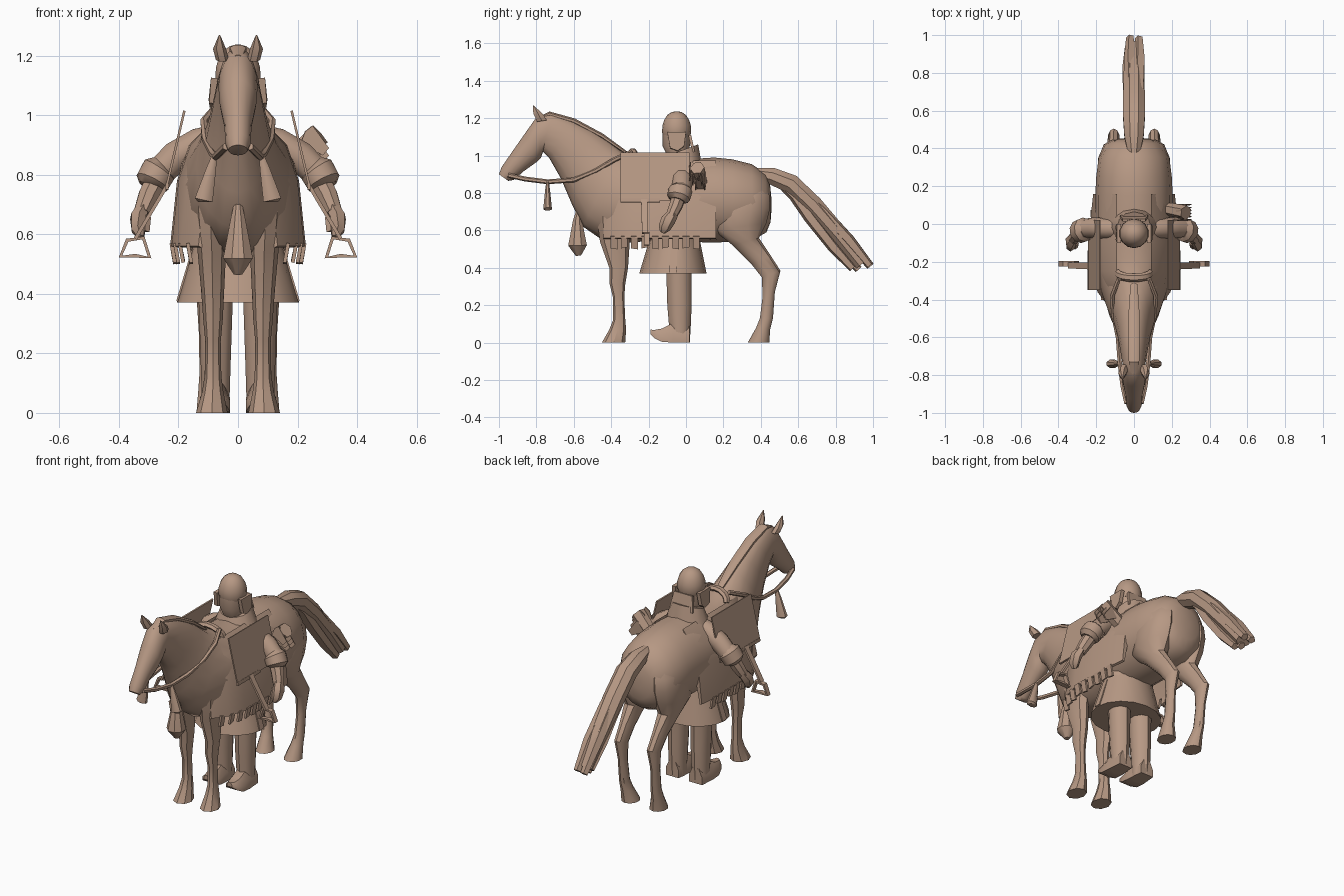
import bpy, bmesh, math
from mathutils import Vector

tan = bpy.data.materials.new("warm tan")
tan.diffuse_color = (0.47, 0.315, 0.23, 1)


def finish(name, bm, angle=38):
    bmesh.ops.recalc_face_normals(bm, faces=bm.faces)
    me = bpy.data.meshes.new(name)
    bm.to_mesh(me)
    bm.free()
    me.materials.append(tan)
    me.polygons.foreach_set("use_smooth", [True] * len(me.polygons))
    me.set_sharp_from_angle(angle=math.radians(angle))
    ob = bpy.data.objects.new(name, me)
    bpy.context.collection.objects.link(ob)
    return ob


def skin(name, rings, caps=True, closed=False, angle=38):
    """Join equal rings of points with quads."""
    bm = bmesh.new()
    vs = [[bm.verts.new(p) for p in r] for r in rings]
    n = len(vs[0])
    pairs = list(zip(vs, vs[1:])) + ([(vs[-1], vs[0])] if closed else [])
    for a, b in pairs:
        for i in range(n):
            j = (i + 1) % n
            bm.faces.new((a[i], a[j], b[j], b[i]))
    if caps and not closed:
        bm.faces.new(vs[0])
        bm.faces.new(vs[-1])
    return finish(name, bm, angle)


def loft(name, secs, n=12, s=1, angle=38):
    """Sections: (y, z) of one edge, (y, z) of the other, half width, x centre."""
    rings = []
    for ay, az, by, bz, w, x in secs:
        ring = []
        for k in range(n):
            t = 2 * math.pi * (k + 0.5 * (n < 7)) / n
            c = (1 + math.cos(t)) / 2
            ring.append((s * (x + w * math.sin(t)), by + (ay - by) * c, bz + (az - bz) * c))
        rings.append(ring)
    return skin(name, rings, angle=angle)


def tube(name, pts, radii, n=8, flat=1.0, s=1, closed=False):
    pts = [Vector((s * p[0], p[1], p[2])) for p in pts]
    m, rings = len(pts), []
    for i, p in enumerate(pts):
        if closed:
            d = pts[(i + 1) % m] - pts[i - 1]
        else:
            d = pts[min(i + 1, m - 1)] - pts[max(i - 1, 0)]
        d.normalize()
        u = d.cross(Vector((0, 1, 0)) if abs(d.y) < 0.8 else Vector((0, 0, 1))).normalized()
        v = d.cross(u)
        r = radii[i] if isinstance(radii, (list, tuple)) else radii
        rings.append([p + u * r * math.cos(2 * math.pi * (k + .5) / n)
                      + v * r * flat * math.sin(2 * math.pi * (k + .5) / n) for k in range(n)])
    return skin(name, rings, closed=closed)


def plate(name, corners, thick, s=1):
    """Thin plate from its corner loop."""
    c = [Vector((s * p[0], p[1], p[2])) for p in corners]
    nrm = (c[1] - c[0]).cross(c[2] - c[0]).normalized() * thick / 2
    return skin(name, [[p - nrm for p in c], [p + nrm for p in c]])


# Horse trunk, neck and head in one loft
loft("horse_body", [
    (.457, .77, .457, .71, .02, 0), (.45, .84, .452, .645, .085, 0), (.425, .905, .43, .59, .14, 0),
    (.35, .955, .36, .55, .187, 0),
    (.25, .98, .25, .54, .2, 0), (.15, .99, .15, .535, .205, 0), (0, .98, -.02, .54, .205, 0), (-.18, .98, -.24, .54, .20, 0),
    (-.28, 1.0, -.42, .53, .175, 0), (-.35, 1.03, -.55, .62, .14, 0), (-.42, 1.085, -.61, .74, .108, 0),
    (-.5, 1.135, -.67, .88, .088, 0), (-.6, 1.185, -.73, .985, .073, 0), (-.72, 1.23, -.765, 1.02, .06, 0),
    (-.80, 1.205, -.775, .99, .066, 0), (-.86, 1.12, -.80, .965, .062, 0), (-.93, 1.02, -.87, .915, .046, 0),
    (-.985, .94, -.92, .87, .042, 0), (-1.0, .90, -.95, .865, .032, 0)], 16, angle=50)

# Mane ridge along the crest
tube("mane", [(0, -.80, 1.195), (0, -.73, 1.222), (0, -.6, 1.185), (0, -.45, 1.105), (0, -.32, 1.015)],
     [.015, .03, .032, .03, .02], 8, .5)

for s, side in ((1, "left"), (-1, "right")):
    loft("ear_" + side, [(-.80, 1.18, -.74, 1.19, .022, .052), (-.82, 1.225, -.76, 1.22, .022, .062),
                         (-.82, 1.27, -.81, 1.265, .003, .062)], 6, s)
    # Horse legs
    loft("front_leg_" + side, [
        (-.48, .70, -.25, .70, .055, .095), (-.46, .54, -.30, .55, .048, .088), (-.41, .40, -.31, .40, .038, .085),
        (-.41, .32, -.325, .31, .033, .084), (-.39, .24, -.33, .24, .026, .084), (-.39, .12, -.325, .13, .028, .084),
        (-.41, .07, -.32, .07, .036, .085), (-.45, 0, -.325, 0, .053, .088)], 8, s)
    loft("hind_leg_" + side, [
        (.22, .88, .39, .88, .035, .095), (.17, .78, .445, .79, .08, .105), (.15, .69, .45, .72, .085, .11),
        (.15, .60, .43, .64, .078, .112), (.25, .52, .39, .56, .055, .11),
        (.35, .42, .45, .47, .036, .108), (.405, .35, .505, .385, .032, .107), (.41, .25, .475, .27, .025, .107),
        (.395, .13, .465, .13, .027, .104), (.375, .08, .45, .07, .035, .10), (.33, 0, .445, 0, .05, .092)], 10, s)
    # Saddle side flap
    plate("saddle_flap_" + side, [(.18, -.35, 1.015), (.18, .02, 1.015), (.24, .02, .76), (.24, -.35, .76)], .008, s)
    # Stirrup strap and loop
    plate("stirrup_belt_" + side, [(.237, -.35, .77), (.237, -.14, .77), (.24, -.14, .75), (.24, -.35, .75)], .012, s)
    plate("stirrup_strap_" + side, [(.235, -.24, .77), (.235, -.205, .77), (.345, -.205, .585), (.345, -.235, .585)], .012, s)
    tube("stirrup_" + side, [(.318, -.21, .588), (.372, -.21, .58), (.395, -.21, .525), (.345, -.21, .528),
                             (.297, -.21, .522)], .009, 4, 2.2, s, True)
    # Rein and hanging tassel
    tube("rein_" + side, [(.04, -.95, .895), (.06, -.86, .875), (.075, -.74, .86), (.085, -.60, .87),
                          (.11, -.48, .92), (.115, -.38, .98), (.08, -.29, 1.02)], .013, 6, 1, s)
    tube("bridle_tassel_" + side, [(.08, -.74, .86), (.09, -.74, .82), (.115, -.74, .715), (.115, -.74, .708)],
         [.01, .018, .033, .02], 8, .75, s)
    # Saddle cloth panel with toothed hem
    ys = [-.44, -.36, -.25, -.1, .05, .16]
    ws = [-.095, -.035, -.005, 0, 0, -.012]
    rings = [[(s * x, y, z) for x, z in
              ((.09, .975), (.165 + w, .90), (.205 + w, .78), (.228 + w, .56), (.215 + w, .555), (.17 + w, .78))]
             for y, w in zip(ys, ws)]
    skin("saddle_cloth_" + side, rings)
    for k in range(9):
        y = -.385 + k * .055
        w = (-.055, -.028, -.012)[k] if k < 3 else 0
        plate("hem_tooth_" + side, [(.224 + w, y - .018, .57), (.224 + w, y + .018, .57),
                                    (.212 + w, y + .018, .50 + .012 * (k % 2)), (.212 + w, y - .018, .505)], .012, s)
    # Rider arm, rolled cuff, forearm and hand
    tube("sleeve_" + side, [(.06, -.03, .93), (.13, -.025, .905), (.21, -.02, .86), (.28, -.025, .79)],
         [.045, .055, .055, .05], 10, 1, s)
    tube("cuff_" + side, [(.25, -.03, .83), (.265, -.03, .815), (.288, -.04, .775), (.294, -.045, .76)],
         [.044, .062, .06, .04], 10, 1.05, s)
    tube("forearm_" + side, [(.27, -.035, .79), (.30, -.055, .73), (.322, -.08, .675)], [.04, .037, .03], 8, 1, s)
    tube("hand_" + side, [(.32, -.07, .69), (.335, -.095, .655), (.335, -.115, .615), (.325, -.125, .59)],
         [.024, .03, .026, .012], 6, 1.3, s)
    plate("thumb_" + side, [(.31, -.09, .67), (.30, -.11, .66), (.305, -.13, .61), (.32, -.12, .61)], .02, s)
    # Rider leg and boot
    loft("rider_leg_" + side, [(-.11, .50, .04, .50, .065, .075), (-.105, .37, .03, .37, .06, .075),
                               (-.10, .2, .03, .2, .054, .075), (-.09, .08, .025, .08, .05, .075),
                               (-.085, .0, .02, .0, .048, .075)], 10, s)
    foot = [[(s * x, y, z) for x, z in ((.077 - w, lo), (.077 + w, lo), (.077 + w, (lo + hi) / 2),
                                        (.077 + w * .5, hi), (.077 - w * .5, hi), (.077 - w, (lo + hi) / 2))]
            for y, lo, hi, w in ((.02, 0, .09, .042), (-.07, 0, .105, .05), (-.13, .005, .075, .05),
                                 (-.17, .025, .068, .038), (-.19, .045, .07, .015))]
    skin("boot_" + side, foot)
    # Helmet cheek guard
    plate("cheek_guard_" + side, [(.08, -.10, 1.125), (.08, .0, 1.125), (.088, -.01, 1.05), (.084, -.045, 1.025),
                                  (.086, -.085, 1.04)], .022, s)
    # Skirt side slit
    plate("skirt_seam_" + side, [(.152, -.08, .55), (.152, -.045, .55), (.2045, -.05, .375), (.2045, -.09, .375)], .006, s)

# Tail made of layered strands
tube("tail", [(0, .34, .915), (0, .46, .89), (0, .56, .85), (0, .68, .735), (0, .82, .575), (0, .94, .42)],
     [.025, .055, .062, .062, .058, .045], 8, .9)
for i, (x, dy, dz, e) in enumerate(((.03, .03, .02, 1), (-.03, .01, -.01, .93), (.022, -.02, -.05, .9),
                                    (-.022, .035, .015, 1), (0, -.01, -.03, .95))):
    path = [(0, .50, .86), (.4, .60, .80), (.8, .70, .69), (1, .84, .53), (.9, .955, .395)]
    tube("tail_strand_%d" % (i + 1), [(x * a, .5 + (y - .5) * e + dy * a, .86 + (z - .86) * e + dz * a) for a, y, z in path],
         [.025, .034, .034, .032, .022], 5, 1)

# Chest tassel
tube("chest_tassel", [(0, -.575, .70), (0, -.58, .655), (0, -.58, .52), (0, -.575, .465)], [.015, .026, .054, .015], 8, 1.0)

# Saddle pommel arch
tube("saddle_pommel", [(.085 * math.cos(t), -.26 - .025 * math.sin(t), .97 + .055 * math.sin(t))
                       for t in [math.pi * k / 8 for k in range(9)]], .016, 6, 1.4)

# Rider torso, skirt and collar
loft("rider_torso", [(-.13, .5, .06, .5, .14, 0), (-.13, .75, .07, .75, .15, 0), (-.12, .88, .07, .88, .15, 0),
                     (-.11, .955, .05, .965, .105, 0), (-.09, 1.03, .0, 1.04, .05, 0)], 12)
loft("rider_skirt", [(-.19, .57, .07, .57, .15, 0), (-.25, .37, .11, .37, .205, 0)], 16)
loft("cape_collar", [(-.12, .94, .085, .95, .125, 0), (-.10, 1.0, .065, 1.06, .09, 0)], 12)

# Rider head, helmet and guards
loft("rider_head", [(-.10, 1.0, -.0, 1.0, .055, 0), (-.125, 1.05, .02, 1.05, .07, 0), (-.125, 1.13, .022, 1.13, .07, 0)], 12)
loft("helmet", [(-.05 - r, z, -.05 + r, z, r, 0) for r, z in
                ((.07, 1.10), (.078, 1.125), (.076, 1.16), (.067, 1.19), (.05, 1.217), (.028, 1.232), (.008, 1.237))], 14)
plate("neck_guard", [(-.06, .02, 1.11), (.06, .02, 1.11), (.075, .04, 1.02), (-.075, .04, 1.02)], .015)

# Quiver across the shoulder with arrow fletchings
tube("quiver", [(.12, .085, .80), (.20, .075, .87), (.275, .06, .935)], [.035, .04, .043], 6, .9)
for k in range(6):
    y, z = .02 + .016 * k, .935 - .025 * (k % 3)
    plate("fletching", [(.21, y, z - .03), (.225, y, z + .01), (.25, y + .004, z + .03), (.305, y + .004, z - .045),
                        (.285, y, z - .07)], .006)
